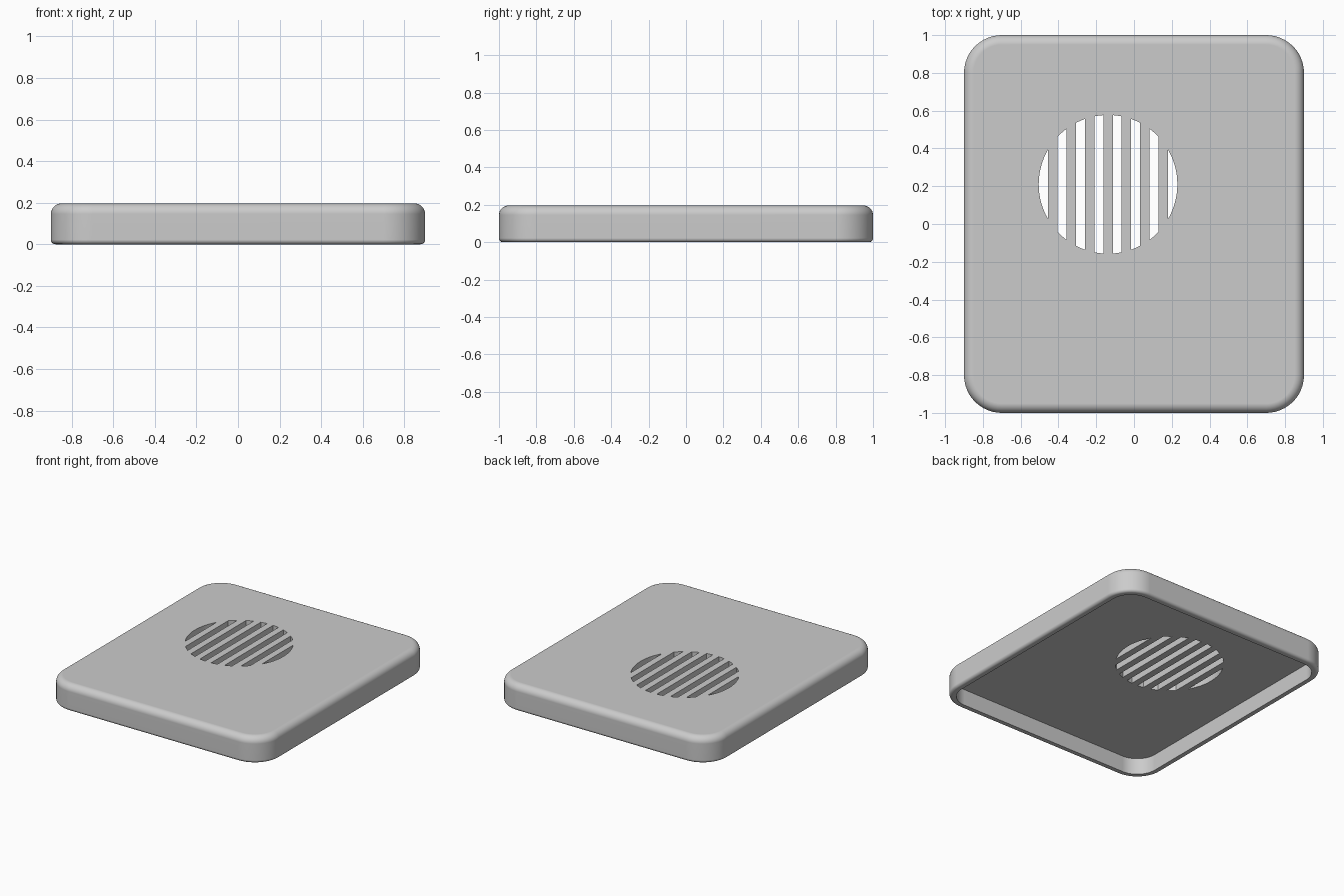
import bpy, bmesh, math

cube = bpy.data.objects.get("Cube")
if cube:
    bpy.data.objects.remove(cube)

HX, HY, H = 0.9, 1.0, 0.196         # half width, half length, height
CORNER, WALL = 0.2, 0.047           # corner radius, side wall thickness
CEILING = 0.121                     # height of the inner ceiling
TOP_R, BOTTOM_R = 0.05, 0.022       # outer edge roundings
GX, GY, GR = -0.1375, 0.21, 0.367   # grille centre and radius
PITCH, BAR, BARS = 0.0975, 0.05, 7  # grille bars

grey = bpy.data.materials.new("light grey")
grey.use_nodes = True
colour = (0.6, 0.6, 0.6, 1)
grey.diffuse_color = colour
grey.node_tree.nodes["Principled BSDF"].inputs["Base Color"].default_value = colour


def make_object(name, bm):
    bmesh.ops.recalc_face_normals(bm, faces=bm.faces)
    mesh = bpy.data.meshes.new(name)
    bm.to_mesh(mesh)
    bm.free()
    mesh.materials.append(grey)
    obj = bpy.data.objects.new(name, mesh)
    bpy.context.collection.objects.link(obj)
    return obj


def rounded_ring(inset, z, steps=12):
    """Rounded rectangle outline, shrunk by inset."""
    r = CORNER - inset
    points = []
    for k, (sx, sy) in enumerate([(1, 1), (-1, 1), (-1, -1), (1, -1)]):
        for i in range(steps + 1):
            a = math.pi / 2 * (k + i / steps)
            points.append((sx * (HX - CORNER) + r * math.cos(a),
                           sy * (HY - CORNER) + r * math.sin(a), z))
    return points


def bridge(bm, rings):
    """Skin closed rings in order and cap both ends."""
    loops = [[bm.verts.new(p) for p in ring] for ring in rings]
    n = len(loops[0])
    for a, b in zip(loops, loops[1:]):
        for i in range(n):
            j = (i + 1) % n
            bm.faces.new((a[i], a[j], b[j], b[i]))
    bm.faces.new(loops[0][::-1])
    bm.faces.new(loops[-1])


# Shell: section from the inner ceiling, down the wall, round the rim, up to the top
section = [(WALL, CEILING), (WALL, 0)]
for i in range(6):
    a = math.pi / 2 * i / 5
    section.append((BOTTOM_R * (1 - math.sin(a)), BOTTOM_R * (1 - math.cos(a))))
for i in range(9):
    a = math.pi / 2 * i / 8
    section.append((TOP_R * (1 - math.cos(a)), H - TOP_R * (1 - math.sin(a))))
bm = bmesh.new()
bridge(bm, [rounded_ring(inset, z) for inset, z in section])
shell = make_object("cover_shell", bm)

# Grille: the slots left between the bars inside a circle
bm = bmesh.new()
edges = [-GR]
for i in range(BARS):
    c = (i - (BARS - 1) / 2) * PITCH
    edges += [c - BAR / 2, c + BAR / 2]
edges.append(GR)
for x0, x1 in zip(edges[::2], edges[1::2]):
    a0, a1 = math.acos(x0 / GR), math.acos(x1 / GR)
    steps = 8
    arc = [a0 + (a1 - a0) * i / steps for i in range(steps + 1)]
    upper = [(GR * math.cos(a), GR * math.sin(a)) for a in arc]
    lower = [(x, -y) for x, y in reversed(upper)]
    outline = []
    for p in upper + lower:          # skip doubled points at the circle's ends
        if all(math.dist(p, q) > 1e-5 for q in outline):
            outline.append(p)
    bridge(bm, [[(GX + x, GY + y, z) for x, y in outline] for z in (0.06, 0.3)])
cutter = make_object("grille_slot_cutter", bm)
cutter.hide_render = True

cut = shell.modifiers.new("grille slots", 'BOOLEAN')
cut.operation = 'DIFFERENCE'
cut.solver = 'EXACT'
cut.object = cutter

bpy.ops.object.select_all(action='DESELECT')
bpy.context.view_layer.objects.active = shell
shell.select_set(True)
bpy.ops.object.modifier_apply(modifier=cut.name)
bpy.data.objects.remove(cutter)

# Smooth roundings, crisp slots and flat panels
bpy.ops.object.shade_smooth_by_angle(angle=math.radians(35))
weighted = shell.modifiers.new("flat panels", 'WEIGHTED_NORMAL')
weighted.keep_sharp = True
